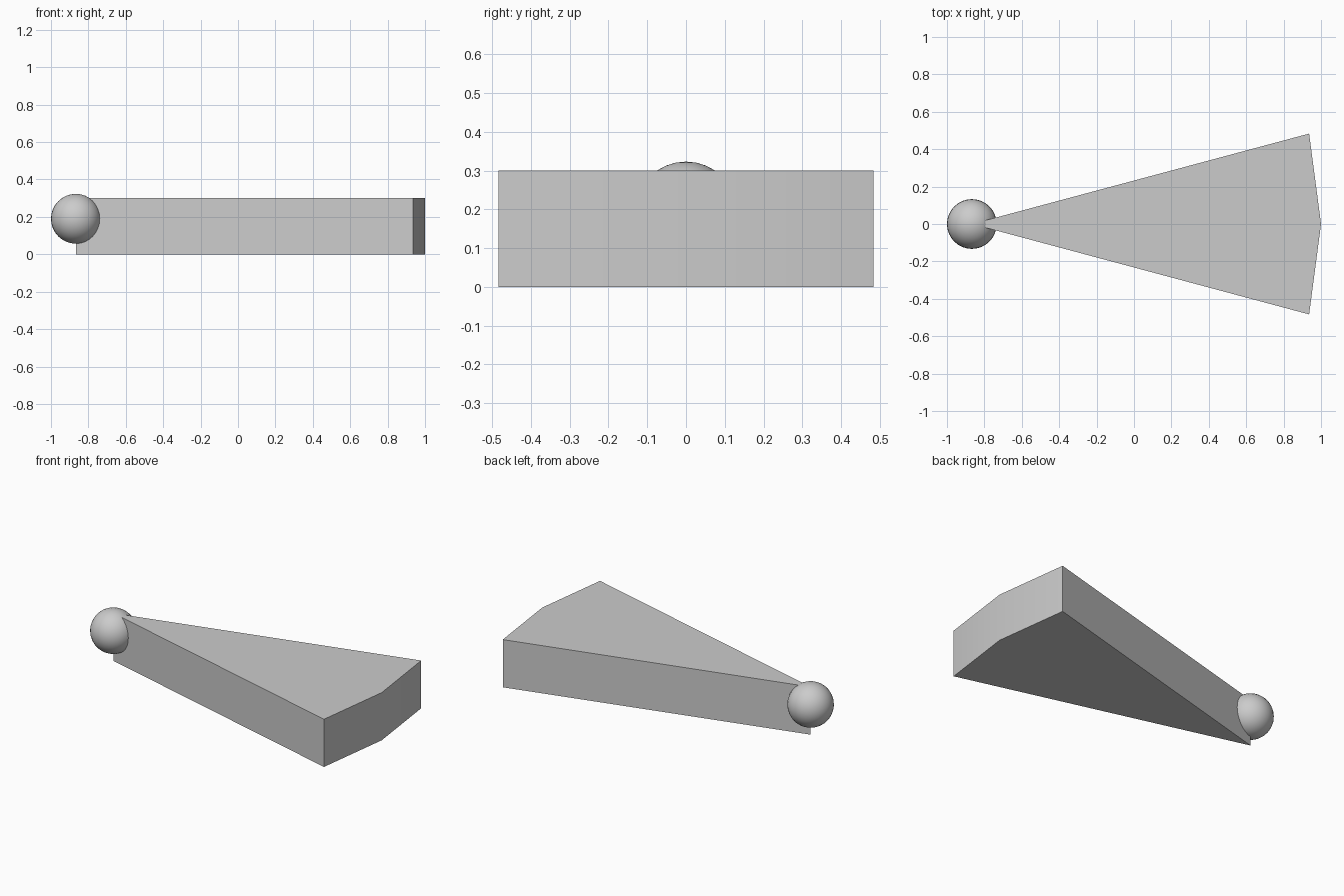
import bpy
import bmesh
from math import cos, sin, radians

RADIUS = 1.867
HEIGHT = 0.3
APEX_X = -0.867

cube = bpy.data.objects.get("Cube")
if cube:
    bpy.data.objects.remove(cube, do_unlink=True)

grey = bpy.data.materials.new("light grey")
grey.use_nodes = True
colour = (0.6, 0.6, 0.6, 1)
grey.diffuse_color = colour
grey.node_tree.nodes["Principled BSDF"].inputs["Base Color"].default_value = colour


def finish(obj):
    """Give the part its colour and smooth its soft edges."""
    obj.data.materials.append(grey)
    bpy.ops.object.select_all(action="DESELECT")
    obj.select_set(True)
    bpy.context.view_layer.objects.active = obj
    bpy.ops.object.shade_smooth_by_angle(angle=radians(30))


# Wedge: a pie-slice profile with a two-segment outer arc, extruded upward
bm = bmesh.new()
profile = [(APEX_X, 0)]
for angle in (-15, 0, 15):
    a = radians(angle)
    profile.append((APEX_X + RADIUS * cos(a), RADIUS * sin(a)))
base = bm.faces.new([bm.verts.new((x, y, 0)) for x, y in profile])
top = bmesh.ops.extrude_face_region(bm, geom=[base])["geom"]
bmesh.ops.translate(bm, vec=(0, 0, HEIGHT),
                    verts=[v for v in top if isinstance(v, bmesh.types.BMVert)])
bmesh.ops.recalc_face_normals(bm, faces=bm.faces[:])
mesh = bpy.data.meshes.new("wedge")
bm.to_mesh(mesh)
bm.free()
wedge = bpy.data.objects.new("wedge", mesh)
bpy.context.collection.objects.link(wedge)
finish(wedge)

# Ball at the pointed end
bpy.ops.mesh.primitive_uv_sphere_add(segments=32, ring_count=16, radius=0.133,
                                     location=(APEX_X, 0, 0.19))
ball = bpy.context.object
ball.name = "tip_ball"
finish(ball)
